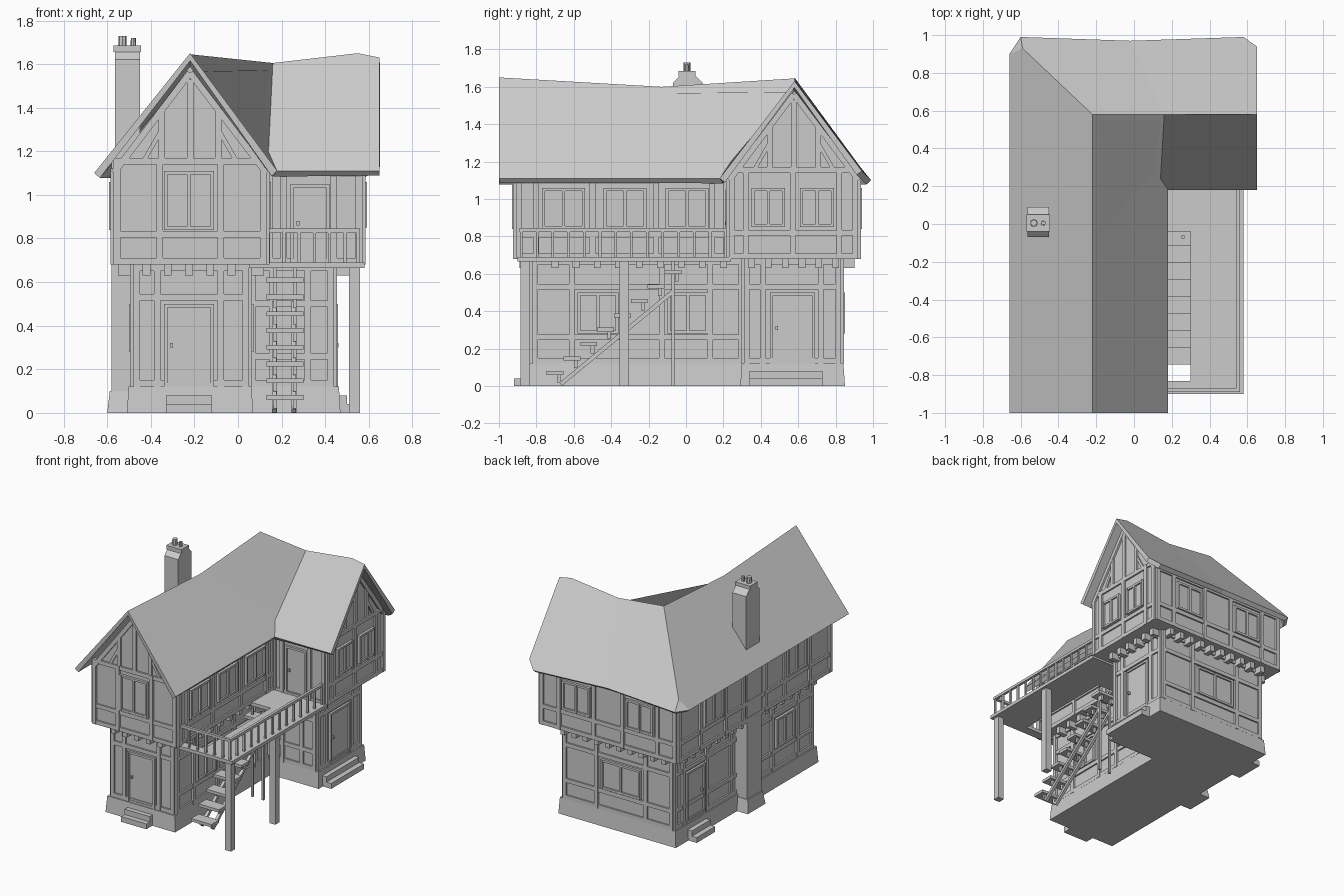
import bpy, bmesh
from mathutils import Matrix, Vector

old = bpy.data.objects.get("Cube")
if old:
    bpy.data.objects.remove(old, do_unlink=True)

grey = bpy.data.materials.new("plain grey")
grey.use_nodes = True
grey.diffuse_color = (0.6, 0.6, 0.6, 1)
grey.node_tree.nodes["Principled BSDF"].inputs["Base Color"].default_value = (0.6, 0.6, 0.6, 1)


def finish(name, bm, recalc=True):
    if recalc:
        bmesh.ops.recalc_face_normals(bm, faces=bm.faces)
    mesh = bpy.data.meshes.new(name)
    bm.to_mesh(mesh)
    bm.free()
    mesh.materials.append(grey)
    ob = bpy.data.objects.new(name, mesh)
    bpy.context.collection.objects.link(ob)
    return ob


def box(bm, x0, x1, y0, y1, z0, z1, top=(1, 1)):
    """Axis-aligned box; top scales the upper face."""
    mid = Vector(((x0 + x1) / 2, (y0 + y1) / 2, (z0 + z1) / 2))
    size = Matrix.Diagonal((x1 - x0, y1 - y0, z1 - z0, 1))
    for v in bmesh.ops.create_cube(bm, size=1, matrix=Matrix.Translation(mid) @ size)["verts"]:
        if v.co.z > mid.z:
            v.co.x = mid.x + (v.co.x - mid.x) * top[0]
            v.co.y = mid.y + (v.co.y - mid.y) * top[1]


def slab(bm, wall, a, b, w, d):
    """Bar of width w standing d out of a wall, from a to b in wall coordinates."""
    axis, sign, plane = wall
    along = Vector((0, 1, 0)) if axis == "x" else Vector((1, 0, 0))
    out = Vector((sign, 0, 0)) if axis == "x" else Vector((0, sign, 0))
    up = Vector((0, 0, 1))
    du, dz = b[0] - a[0], b[1] - a[1]
    run = along * du + up * dz
    side = (along * -dz + up * du).normalized() * w
    deep = out * (d + 0.01)
    base = abs(plane) * (1 if plane > 0 else -1)
    mid = along * (a[0] + b[0]) / 2 + up * (a[1] + b[1]) / 2
    mid += (Vector((base, 0, 0)) if axis == "x" else Vector((0, base, 0))) + out * (d - 0.01) / 2
    m = Matrix((run, side, deep)).transposed().to_4x4()
    bmesh.ops.create_cube(bm, size=1, matrix=Matrix.Translation(mid) @ m)


def frame(bm, wall, u0, u1, z0, z1, posts=(), rails=(), w=0.03, d=0.012):
    """Timber frame: border, extra posts and extra rails."""
    h = w / 2
    for u in (u0 + h, u1 - h, *posts):
        slab(bm, wall, (u, z0), (u, z1), w, d + 0.003)
    for z in (z0 + h, z1 - h, *rails):
        slab(bm, wall, (u0, z), (u1, z), w, d)


def window(bm, wall, u0, u1, z0, z1):
    mid = (z0 + z1) / 2
    slab(bm, wall, (u0, mid), (u1, mid), z1 - z0, 0.006)
    frame(bm, wall, u0, u1, z0, z1, [(u0 + u1) / 2], [], 0.016, 0.018)


def door(bm, wall, u0, u1, z0, z1):
    mid = (z0 + z1) / 2
    slab(bm, wall, (u0, mid), (u1, mid), z1 - z0, 0.006)
    frame(bm, wall, u0, u1, z0, z1, [], [], 0.016, 0.016)
    slab(bm, wall, (u0 + 0.035, mid - 0.01), (u0 + 0.035, mid + 0.01), 0.012, 0.022)


# Walls
bm = bmesh.new()
box(bm, -0.48, 0.05, -0.82, 0.83, 0, 0.69)
box(bm, 0.0, 0.44, 0.31, 0.83, 0, 0.69)
finish("lower_walls", bm)
bm = bmesh.new()
box(bm, -0.57, 0.13, -0.91, 0.92, 0.68, 1.13)
box(bm, 0.0, 0.57, 0.23, 0.92, 0.68, 1.13)
finish("upper_walls", bm)
bm = bmesh.new()
box(bm, -0.51, 0.07, -0.85, 0.85, 0, 0.12, (0.97, 0.99))
box(bm, 0.0, 0.47, 0.29, 0.85, 0, 0.12, (0.97, 0.97))
finish("stone_plinth", bm)

# Gable end walls
for name, pts, push in (
        ("front_gable", [(-0.57, -0.91, 1.12), (0.13, -0.91, 1.12), (-0.22, -0.91, 1.59)], (0, 0.06, 0)),
        ("side_gable", [(0.57, 0.23, 1.12), (0.57, 0.92, 1.12), (0.57, 0.58, 1.58)], (-0.06, 0, 0))):
    bm = bmesh.new()
    face = bm.faces.new([bm.verts.new(p) for p in pts])
    new = bmesh.ops.extrude_face_region(bm, geom=[face], use_keep_orig=True)["geom"]
    bmesh.ops.translate(bm, vec=push, verts=[g for g in new if isinstance(g, bmesh.types.BMVert)])
    finish(name, bm)

# Sagging roof over both wings
bm = bmesh.new()
v = [bm.verts.new(p) for p in (
    (-0.22, -1, 1.65), (-0.22, -0.13, 1.6), (-0.22, 0.58, 1.645), (0.16, 0.58, 1.605),
    (0.55, 0.58, 1.65), (0.65, 0.58, 1.63), (0.18, -1, 1.11), (0.14, 0.24, 1.2),
    (0.18, 0.18, 1.11), (0.65, 0.18, 1.11), (0.65, 0.94, 1.15), (0.58, 0.99, 1.1),
    (-0.02, 0.97, 1.12), (-0.6, 0.99, 1.1), (-0.59, 0.93, 1.17), (-0.66, 0.9, 1.1),
    (-0.66, -1, 1.1))]
for ids in ((0, 6, 8, 7, 3, 2, 1), (7, 8, 9, 5, 4, 3), (3, 4, 5, 10, 11, 12),
            (2, 3, 12, 13, 14), (16, 0, 1, 2, 14, 15), (15, 14, 13)):
    bm.faces.new([v[i] for i in ids])
roof = finish("roof", bm, recalc=False)
mod = roof.modifiers.new("thickness", "SOLIDIFY")
mod.thickness = 0.035
mod.offset = -1

# Wall faces: axis, outward sign, position
low_front, up_front = ("y", -1, -0.82), ("y", -1, -0.91)
low_right, up_right = ("x", 1, 0.05), ("x", 1, 0.13)
low_end, up_end = ("x", 1, 0.44), ("x", 1, 0.57)
low_inner, up_inner = ("y", -1, 0.31), ("y", -1, 0.23)
low_back, up_back = ("y", 1, 0.83), ("y", 1, 0.92)
low_left, up_left = ("x", -1, -0.48), ("x", -1, -0.57)

# Timber framing
bm = bmesh.new()
frame(bm, low_front, -0.48, 0.05, 0.12, 0.68, [-0.37, -0.08], [0.53])
frame(bm, low_right, -0.82, 0.31, 0.12, 0.68, [-0.61, -0.32, -0.13, 0.13], [0.26, 0.53])
frame(bm, low_inner, 0.05, 0.44, 0.12, 0.68, [0.16, 0.32], [0.26, 0.5])
frame(bm, low_end, 0.31, 0.83, 0.12, 0.68, [0.41, 0.72], [0.53])
frame(bm, low_back, -0.48, 0.44, 0.12, 0.68, [-0.25, 0.16], [0.26, 0.53])
frame(bm, low_left, -0.82, 0.83, 0.12, 0.68, [-0.63, -0.33, -0.14, 0.16, 0.45, 0.73], [0.26, 0.53])
frame(bm, up_front, -0.57, 0.13, 0.68, 1.17, [-0.36, -0.08], [0.82])
frame(bm, up_right, -0.91, 0.23, 0.68, 1.12, [-0.8, -0.5, -0.16, 0.14], [0.81])
frame(bm, up_inner, 0.13, 0.57, 0.68, 1.12, [0.21, 0.44], [])
frame(bm, up_end, 0.23, 0.92, 0.68, 1.17, [0.32, 0.57, 0.82], [0.82])
frame(bm, up_back, -0.57, 0.57, 0.68, 1.12, [-0.41, -0.12, 0.12, 0.41], [0.82])
frame(bm, up_left, -0.91, 0.92, 0.68, 1.12, [-0.65, -0.35, -0.12, 0.14, 0.35, 0.65], [0.82])
for wall, c, half in ((up_front, -0.22, 0.35), (up_end, 0.577, 0.345)):
    for s in (-1, 1):
        slab(bm, wall, (c + s * half, 1.1), (c, 1.56), 0.03, 0.014)
        slab(bm, wall, (c + s * 0.13, 1.16), (c + s * 0.13, 1.39), 0.03, 0.012)
        slab(bm, wall, (c + s * 0.21, 1.16), (c + s * 0.13, 1.3), 0.02, 0.01)
    slab(bm, wall, (c, 1.16), (c, 1.53), 0.03, 0.012)
finish("timber_framing", bm)

# Windows and doors
bm = bmesh.new()
window(bm, up_front, -0.34, -0.11, 0.84, 1.11)
for y in (-0.77, -0.44, -0.11):
    window(bm, up_right, y, y + 0.23, 0.84, 1.06)
for y in (0.35, 0.61):
    window(bm, up_end, y, y + 0.18, 0.85, 1.06)
for y in (-0.58, -0.1):
    window(bm, low_right, y, y + 0.22, 0.28, 0.5)
for x in (-0.38, 0.15):
    window(bm, up_back, x, x + 0.23, 0.84, 1.06)
for y in (-0.61, 0.38):
    window(bm, up_left, y, y + 0.23, 0.84, 1.06)
window(bm, low_left, -0.59, -0.37, 0.28, 0.5)
window(bm, low_back, -0.21, 0.12, 0.28, 0.5)
finish("windows", bm)
bm = bmesh.new()
door(bm, low_front, -0.34, -0.11, 0.12, 0.5)
door(bm, low_end, 0.45, 0.69, 0.12, 0.5)
door(bm, low_left, 0.48, 0.7, 0.12, 0.5)
door(bm, up_inner, 0.24, 0.42, 0.69, 1.05)
finish("doors", bm)

# Door steps
bm = bmesh.new()
for wall, u0, u1 in ((low_front, -0.33, -0.12), (low_end, 0.34, 0.73), (low_left, 0.48, 0.7)):
    slab(bm, wall, (u0, 0.02), (u1, 0.02), 0.04, 0.1)
    slab(bm, wall, (u0, 0.06), (u1, 0.06), 0.04, 0.06)
finish("door_steps", bm)

# Joist ends under the overhangs
bm = bmesh.new()
for wall, u0, u1, n in ((low_front, -0.42, -0.03, 5), (low_end, 0.35, 0.8, 6), (low_back, -0.44, 0.4, 10),
                        (low_right, -0.7, 0.2, 9), (low_left, -0.76, 0.78, 17)):
    for i in range(n):
        u = u0 + (u1 - u0) * i / (n - 1)
        slab(bm, wall, (u - 0.018, 0.655), (u + 0.018, 0.655), 0.05, 0.07)
finish("joist_ends", bm)

# Balcony with a stair opening
bm = bmesh.new()
box(bm, 0.3, 0.58, -0.9, 0.24, 0.665, 0.69)
box(bm, 0.05, 0.3, -0.9, -0.83, 0.665, 0.69)
box(bm, 0.05, 0.3, -0.04, 0.24, 0.665, 0.69)
finish("balcony_floor", bm)
bm = bmesh.new()
box(bm, 0.54, 0.56, -0.89, 0.23, 0.825, 0.845)
box(bm, 0.13, 0.56, -0.89, -0.87, 0.825, 0.845)
for i in range(14):
    y = -0.88 + i * 0.084
    box(bm, 0.543, 0.557, y - 0.007, y + 0.007, 0.68, 0.83)
for i in range(6):
    x = 0.14 + i * 0.07
    box(bm, x - 0.007, x + 0.007, -0.887, -0.873, 0.68, 0.83)
finish("balcony_railing", bm)
bm = bmesh.new()
for y in (-0.86, -0.33):
    box(bm, 0.51, 0.56, y - 0.025, y + 0.025, 0, 0.67)
for x in (0.17, 0.26):
    box(bm, x - 0.008, x + 0.008, -0.078, -0.062, 0, 0.67)
finish("balcony_posts", bm)

# Staircase
bm = bmesh.new()
for i in range(8):
    y, z = -0.7 + i * 0.09, 0.07 + i * 0.077
    box(bm, 0.13, 0.3, y - 0.045, y + 0.045, z - 0.011, z + 0.011)
    for x in (0.17, 0.26):
        box(bm, x - 0.008, x + 0.008, y + 0.01, y + 0.03, z - 0.05, z)
for x in (0.165, 0.255):
    slab(bm, ("x", 1, x), (-0.67, 0.01), (-0.07, 0.505), 0.022, 0.012)
finish("staircase", bm)

# Chimney
bm = bmesh.new()
box(bm, -0.6, -0.44, -0.09, 0.12, 0, 0.1, (0.85, 0.85))
box(bm, -0.58, -0.45, -0.07, 0.1, 0.08, 1.2)
box(bm, -0.565, -0.45, -0.07, 0.09, 1.15, 1.62)
box(bm, -0.565, -0.45, -0.07, 0.09, 1.62, 1.66, (1, 0.5))
box(bm, -0.57, -0.445, -0.04, 0.05, 1.655, 1.685)
for x, r, top in ((-0.53, 0.02, 1.73), (-0.48, 0.013, 1.72)):
    bmesh.ops.create_cone(bm, cap_ends=True, segments=8, radius1=r, radius2=r * 0.9, depth=top - 1.67,
                          matrix=Matrix.Translation((x, 0.005, (top + 1.67) / 2)))
finish("chimney", bm)
